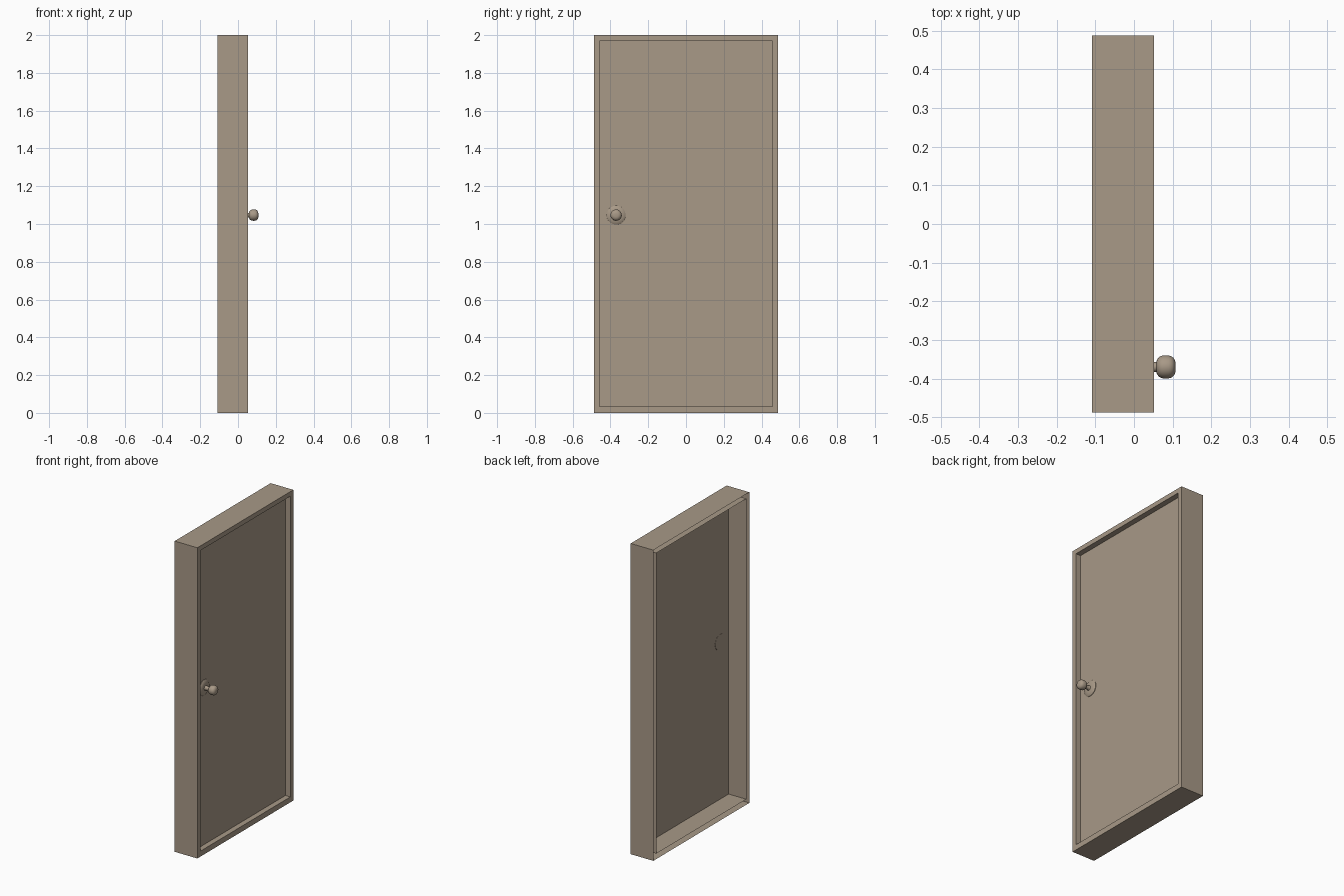
import bpy, bmesh, math

if "Cube" in bpy.data.objects:
    bpy.data.objects.remove(bpy.data.objects["Cube"])

# single beige paint
paint = bpy.data.materials.new("beige_paint")
paint.diffuse_color = (0.392, 0.319, 0.242, 1)
paint.use_nodes = True
paint.node_tree.nodes["Principled BSDF"].inputs["Base Color"].default_value = paint.diffuse_color

X_BACK, X_FRONT, X_DOOR = -0.109, 0.052, 0.017
KNOB_Y, KNOB_Z = -0.37, 1.047


def finish(bm, name):
    me = bpy.data.meshes.new(name)
    bm.to_mesh(me)
    bm.free()
    me.materials.append(paint)
    ob = bpy.data.objects.new(name, me)
    bpy.context.collection.objects.link(ob)
    return ob


def rect(bm, x, y, z0, z1):
    return [bm.verts.new((x, a, b)) for a, b in ((-y, z0), (y, z0), (y, z1), (-y, z1))]


def bridge(bm, loops):
    for a, b in zip(loops, loops[1:]):
        n = len(a)
        for i in range(n):
            j = (i + 1) % n
            bm.faces.new((a[i], a[j], b[j], b[i]))


def lathe(name, profile, sides=32):
    """Closed turning about the knob's x axis from (x, radius) points."""
    bm = bmesh.new()
    loops = []
    for x, r in profile:
        loops.append([bm.verts.new((x, KNOB_Y + r * math.cos(t), KNOB_Z + r * math.sin(t)))
                      for t in (2 * math.pi * i / sides for i in range(sides))])
    bridge(bm, loops)
    bm.faces.new(loops[0][::-1])
    bm.faces.new(loops[-1])
    bmesh.ops.recalc_face_normals(bm, faces=bm.faces)
    ob = finish(bm, name)
    bpy.ops.object.select_all(action='DESELECT')
    bpy.context.view_layer.objects.active = ob
    ob.select_set(True)
    bpy.ops.object.shade_smooth_by_angle(angle=math.radians(35))
    return ob


# frame: hollow casing, open at the back
bm = bmesh.new()
bridge(bm, [rect(bm, X_BACK, 0.488, 0, 2), rect(bm, X_FRONT, 0.488, 0, 2),
            rect(bm, X_FRONT, 0.458, 0.035, 1.97), rect(bm, X_BACK, 0.458, 0.035, 1.97)])
finish(bm, "door_frame")

# door: thin flat panel set back in the frame
bm = bmesh.new()
bm.faces.new(rect(bm, X_DOOR, 0.458, 0.035, 1.97))
finish(bm, "door_panel")

# rose plate and stem
lathe("knob_rose", [(X_DOOR - 0.001, 0.05), (X_DOOR + 0.003, 0.05), (X_DOOR + 0.008, 0.043),
                    (X_DOOR + 0.011, 0.028), (X_DOOR + 0.012, 0.016)])
lathe("knob_stem", [(X_DOOR + 0.01, 0.016), (0.036, 0.0125), (0.06, 0.0125)])

# knob: rounded barrel (superellipse profile)
knob = []
for i in range(1, 16):
    a = math.pi * i / 16
    c, s = math.cos(a), math.sin(a)
    knob.append((0.0825 - 0.0258 * math.copysign(abs(c) ** 0.75, c), 0.03 * s ** 0.75))
lathe("door_knob", knob)
